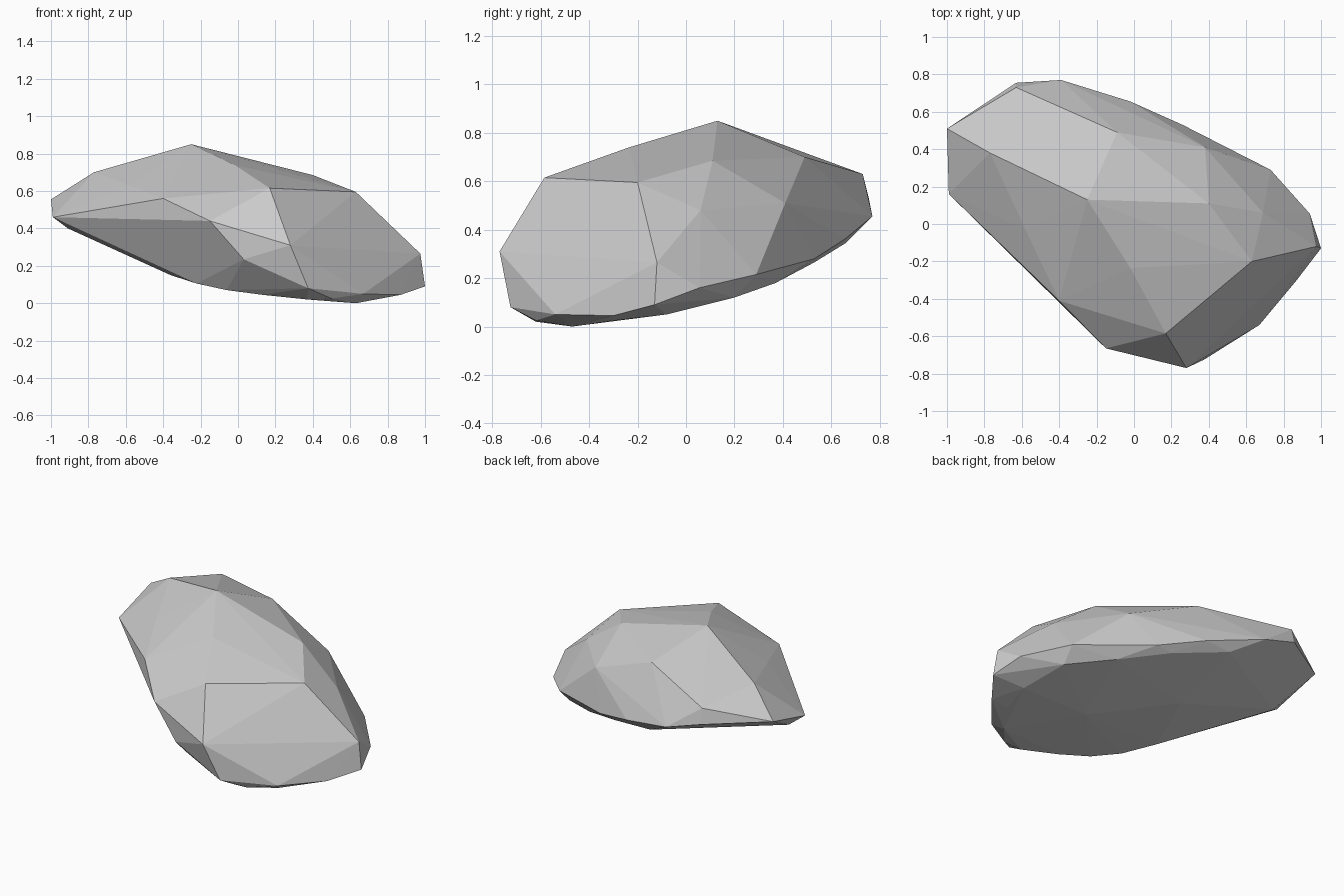
import bpy, bmesh

# Upper facets: crest, shoulders and outer rim corners
crown = [
    (-1, .51, .555), (-.99, .16, .46), (-.63, .73, .63), (-.63, .755, .53),
    (-.39, .77, .455), (-.77, .38, .70), (-.25, .13, .85), (-.09, .49, .70),
    (-.02, -.235, .74), (.17, -.585, .615), (.63, -.20, .595), (.28, -.77, .31),
    (-.15, -.665, .44), (-.40, -.41, .56), (-.58, -.03, .63), (-.64, -.14, .45),
    (-.445, -.35, .46), (.975, -.12, .265), (1, -.13, .09), (.94, .055, .16),
    (.73, .29, .215), (.69, .06, .48), (.40, .11, .685), (.38, .41, .51),
    (.26, .53, .28), (-.02, .655, .36), (.67, -.54, .05), (.87, -.30, .045),
    (.375, -.725, .08), (.03, -.70, .235),
]

# Rounded, tilted underside
belly = [
    (-.91, .22, .40), (-.65, .02, .305), (-.36, -.22, .15), (-.22, -.38, .105),
    (-.06, -.48, .07), (.13, -.55, .045), (.37, -.62, .02), (.63, -.47, 0),
    (.5, -.62, .025), (-.2, .66, .345), (.15, .53, .265), (.45, .37, .18),
    (.72, .20, .12), (.80, -.08, .05), (.75, -.30, .025),
    (-.2, .2, .19), (.3, -.1, .06),
]

# Faceted boulder: wrap the corners in a hull
bm = bmesh.new()
for p in crown + belly:
    bm.verts.new(p)
hull = bmesh.ops.convex_hull(bm, input=bm.verts)
loose = [v for v in bm.verts if not v.link_faces]
bmesh.ops.delete(bm, geom=loose, context='VERTS')
bmesh.ops.recalc_face_normals(bm, faces=bm.faces)

mesh = bpy.data.meshes.new("boulder")
bm.to_mesh(mesh)
bm.free()
bpy.context.collection.objects.link(bpy.data.objects.new("boulder", mesh))
